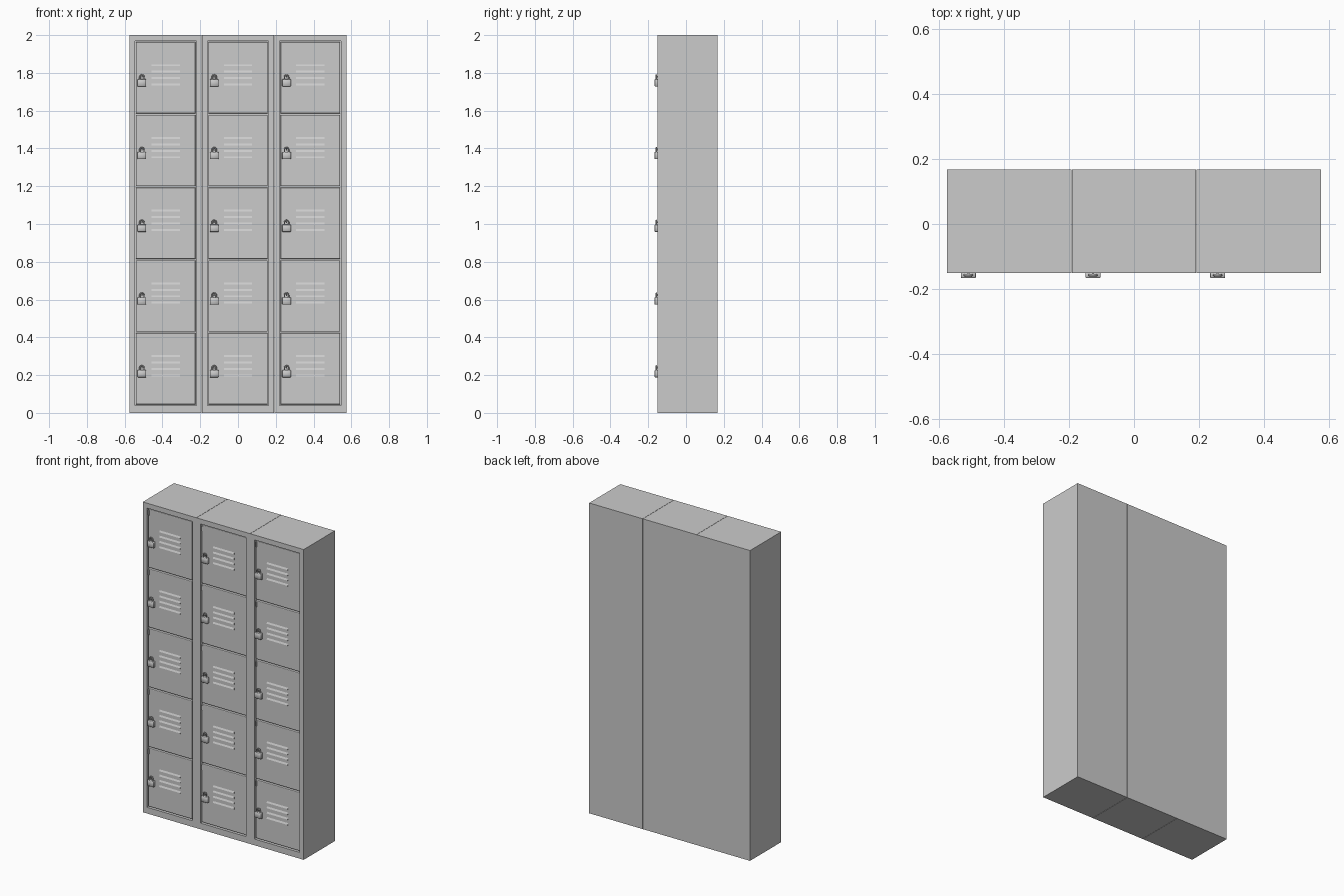
import bpy, bmesh, math
from mathutils import Matrix, Vector

if "Cube" in bpy.data.objects:
    bpy.data.objects.remove(bpy.data.objects["Cube"])

COL, ROW = 0.383, 0.385          # column and door pitch
FRONT, BACK = -0.150, 0.167
Z0 = 0.04                        # bottom of the door opening
OPEN_W, OPEN_H = 0.324, 1.928
DOOR_Y = -0.144                  # door face, slightly recessed


def finish(bm, name):
    bmesh.ops.recalc_face_normals(bm, faces=bm.faces)
    me = bpy.data.meshes.new(name)
    bm.to_mesh(me)
    bm.free()
    return me


def box(bm, x0, x1, y0, y1, z0, z1):
    m = Matrix.Translation(((x0 + x1) / 2, (y0 + y1) / 2, (z0 + z1) / 2)) @ \
        Matrix.Diagonal((x1 - x0, y1 - y0, z1 - z0, 1))
    return bmesh.ops.create_cube(bm, size=1, matrix=m)['verts']


def prism(bm, profile, x0, x1):
    # extrude a (y, z) profile along x
    f = bm.faces.new([bm.verts.new((x0, y, z)) for y, z in profile])
    r = bmesh.ops.extrude_face_region(bm, geom=[f])
    for v in r['geom']:
        if isinstance(v, bmesh.types.BMVert):
            v.co.x = x1


def casing_mesh():
    # cabinet shell with one recessed opening in its front face
    bm = bmesh.new()
    w = COL / 2 - 0.0008
    box(bm, -w, w, FRONT, BACK, 0, 2)
    front = min(bm.faces, key=lambda f: f.calc_center_median().y)
    bmesh.ops.inset_individual(bm, faces=[front], thickness=0.03)
    for v in front.verts:
        v.co.x = math.copysign(OPEN_W / 2, v.co.x)
        v.co.z = Z0 if v.co.z < 1 else Z0 + OPEN_H
    r = bmesh.ops.extrude_face_region(bm, geom=[front])
    bmesh.ops.translate(bm, vec=(0, 0.022, 0),
                        verts=[g for g in r['geom'] if isinstance(g, bmesh.types.BMVert)])
    if front.is_valid:
        bm.faces.remove(front)
    return finish(bm, "locker_casing")


def door_mesh():
    # panel with softened front edges; origin at its bottom centre
    bm = bmesh.new()
    w = OPEN_W / 2 - 0.005
    box(bm, -w, w, DOOR_Y, FRONT + 0.024, 0.004, ROW - 0.004)
    edges = [e for e in bm.edges if all(v.co.y < DOOR_Y + 0.001 for v in e.verts)]
    bmesh.ops.bevel(bm, geom=edges, offset=0.004, segments=2, profile=0.5, affect='EDGES')
    return finish(bm, "locker_door")


def vent_mesh():
    # four louvres: slope outward going down, closed underneath
    bm = bmesh.new()
    for i in range(4):
        z = 0.149 + i * 0.034
        prism(bm, [(DOOR_Y + 0.001, z + 0.015), (DOOR_Y - 0.005, z + 0.003),
                   (DOOR_Y - 0.005, z), (DOOR_Y + 0.001, z)], -0.075, 0.075)
    return finish(bm, "vent_louvres")


def padlock_mesh():
    # body
    bm = bmesh.new()
    yc = -0.157
    box(bm, -0.023, 0.023, yc - 0.009, yc + 0.009, 0, 0.038)
    bmesh.ops.bevel(bm, geom=bm.edges[:], offset=0.002, segments=1, affect='EDGES')
    # shackle: square-ish bar swept over an arch
    path = [Vector((-0.011, 0, 0.036))]
    path += [Vector((-0.011 * math.cos(a), 0, 0.050 + 0.011 * math.sin(a)))
             for a in [math.pi * i / 8 for i in range(9)]]
    path.append(Vector((0.011, 0, 0.036)))
    rings = []
    for i, p in enumerate(path):
        d = (path[min(i + 1, len(path) - 1)] - path[max(i - 1, 0)]).normalized()
        n = Vector((d.z, 0, -d.x))
        ring = []
        for k in range(8):
            t = math.tau * k / 8
            q = p + 0.0035 * (n * math.cos(t) + Vector((0, 1, 0)) * math.sin(t))
            ring.append(bm.verts.new((q.x, q.y + yc, q.z)))
        rings.append(ring)
    for a, b in zip(rings, rings[1:]):
        for k in range(8):
            bm.faces.new((a[k], a[(k + 1) % 8], b[(k + 1) % 8], b[k]))
    bm.faces.new(rings[0])
    bm.faces.new(rings[-1])
    # staple that the shackle hangs on
    box(bm, -0.003, 0.003, -0.160, DOOR_Y + 0.001, 0.046, 0.056)
    return finish(bm, "padlock")


def tab_mesh():
    # small tab in the upper corner of the door
    bm = bmesh.new()
    box(bm, -0.156, -0.148, DOOR_Y - 0.003, DOOR_Y + 0.002, 0.342, 0.374)
    return finish(bm, "door_tab")


def place(me, name, loc):
    ob = bpy.data.objects.new(name, me)
    ob.location = loc
    bpy.context.collection.objects.link(ob)


casing, door, vent, lock, tab = (casing_mesh(), door_mesh(), vent_mesh(),
                                 padlock_mesh(), tab_mesh())
# round the shackle visually while keeping the body edges crisp
for p in lock.polygons:
    p.use_smooth = True
lock.set_sharp_from_angle(angle=math.radians(50))

for c in range(3):
    x = (c - 1) * COL
    place(casing, f"casing_{c + 1}", (x, 0, 0))
    for r in range(5):
        z = Z0 + 0.0015 + r * ROW
        tag = f"{c + 1}_{r + 1}"
        place(door, "door_" + tag, (x, 0, z))
        place(vent, "vent_" + tag, (x, 0, z))
        place(tab, "door_tab_" + tag, (x, 0, z))
        place(lock, "padlock_" + tag, (x - 0.126, 0, z + 0.147))
